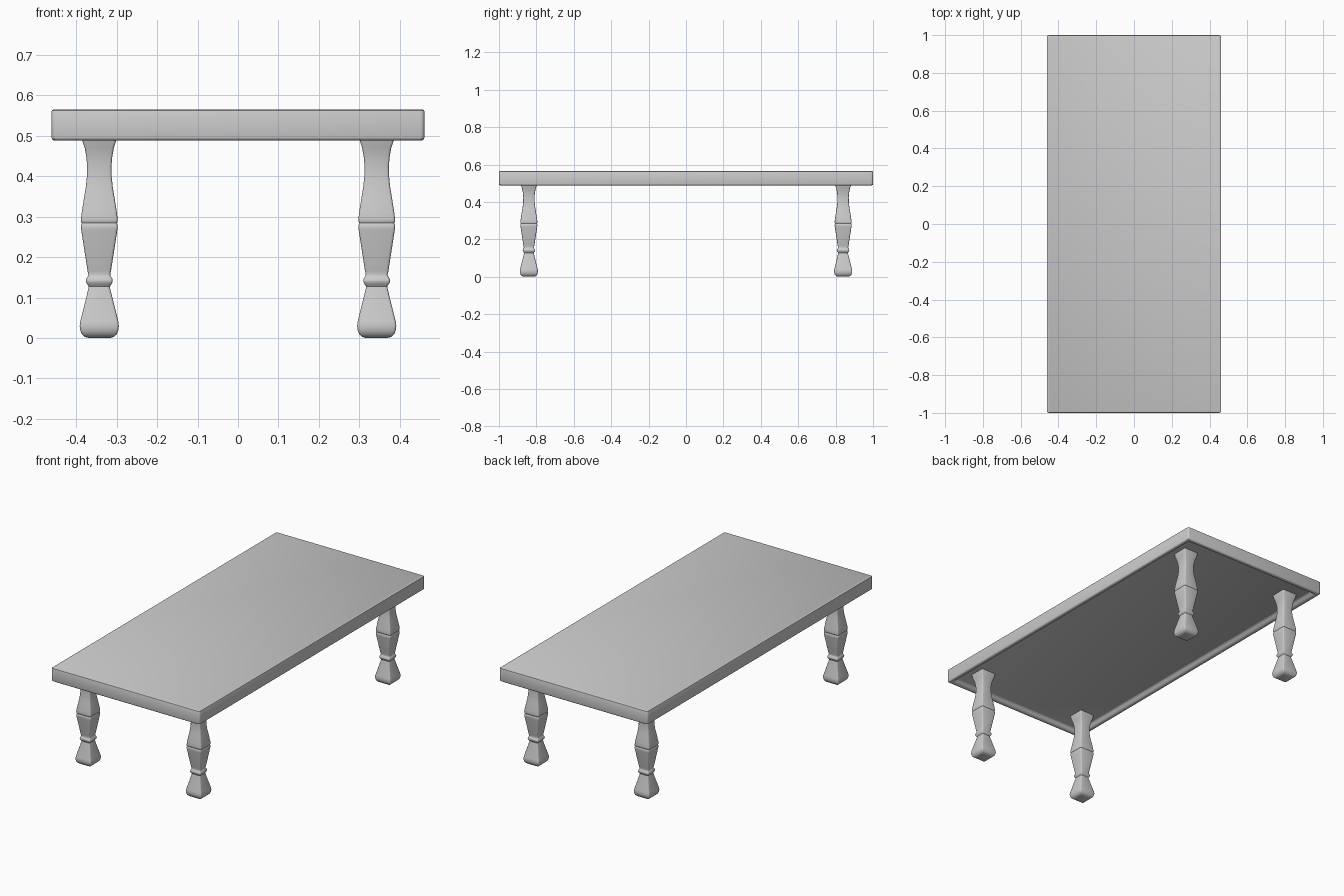
import bpy
import bmesh
import math

if "Cube" in bpy.data.objects:
    bpy.data.objects.remove(bpy.data.objects["Cube"])


def ring_points(hx, hy, r, segs=3):
    """Outline of a rectangle with rounded corners."""
    pts = []
    for k, (sx, sy) in enumerate([(1, 1), (-1, 1), (-1, -1), (1, -1)]):
        for i in range(segs + 1):
            a = math.pi / 2 * (k + i / segs)
            pts.append((sx * (hx - r) + r * math.cos(a),
                        sy * (hy - r) + r * math.sin(a)))
    return pts


def stack(name, rings, location=(0, 0, 0), angle=40):
    """Loft through rounded rectangles (hx, hy, radius, z), capped at both ends."""
    bm = bmesh.new()
    loops = [[bm.verts.new((x, y, z)) for x, y in ring_points(hx, hy, r)]
             for hx, hy, r, z in rings]
    n = len(loops[0])
    for a, b in zip(loops, loops[1:]):
        for i in range(n):
            j = (i + 1) % n
            bm.faces.new((a[i], a[j], b[j], b[i]))
    bm.faces.new(loops[0][::-1])
    bm.faces.new(loops[-1])
    bmesh.ops.recalc_face_normals(bm, faces=bm.faces[:])
    mesh = bpy.data.meshes.new(name)
    bm.to_mesh(mesh)
    bm.free()
    obj = bpy.data.objects.new(name, mesh)
    obj.location = location
    bpy.context.collection.objects.link(obj)
    bpy.ops.object.select_all(action='DESELECT')
    obj.select_set(True)
    bpy.context.view_layer.objects.active = obj
    bpy.ops.object.shade_smooth_by_angle(angle=math.radians(angle))
    return obj


# Tabletop: starts at the recessed underside, goes round the lip and up to the top
top_profile = [(0.040, 0.510), (0.033, 0.507), (0.028, 0.499), (0.022, 0.491),
               (0.014, 0.488), (0.005, 0.489), (0.001, 0.492), (0.000, 0.496),
               (0.000, 0.560), (0.001, 0.563), (0.005, 0.565)]
stack("tabletop", [(0.461 - d, 1.0 - d, 0.010, z) for d, z in top_profile])

# Legs: square balusters, profile as (half width, height)
leg_profile = [(0.026, 0.000), (0.036, 0.003), (0.043, 0.009), (0.047, 0.019),
               (0.0485, 0.030), (0.047, 0.041), (0.027, 0.122), (0.0262, 0.128),
               (0.029, 0.132), (0.0325, 0.138), (0.033, 0.142), (0.032, 0.147),
               (0.028, 0.153), (0.027, 0.157), (0.029, 0.166), (0.0445, 0.266),
               (0.0455, 0.273), (0.0452, 0.279), (0.043, 0.284), (0.0452, 0.288),
               (0.0455, 0.293), (0.0435, 0.310), (0.038, 0.345), (0.0335, 0.372),
               (0.0305, 0.400), (0.030, 0.425), (0.032, 0.448), (0.036, 0.470),
               (0.0425, 0.490), (0.046, 0.512)]
for side, sx in (("left", -1), ("right", 1)):
    for end, sy in (("front", -1), ("back", 1)):
        stack(f"{end}_{side}_leg", [(h, h, 0.006, z) for h, z in leg_profile],
              (sx * 0.343, sy * 0.84, 0))
